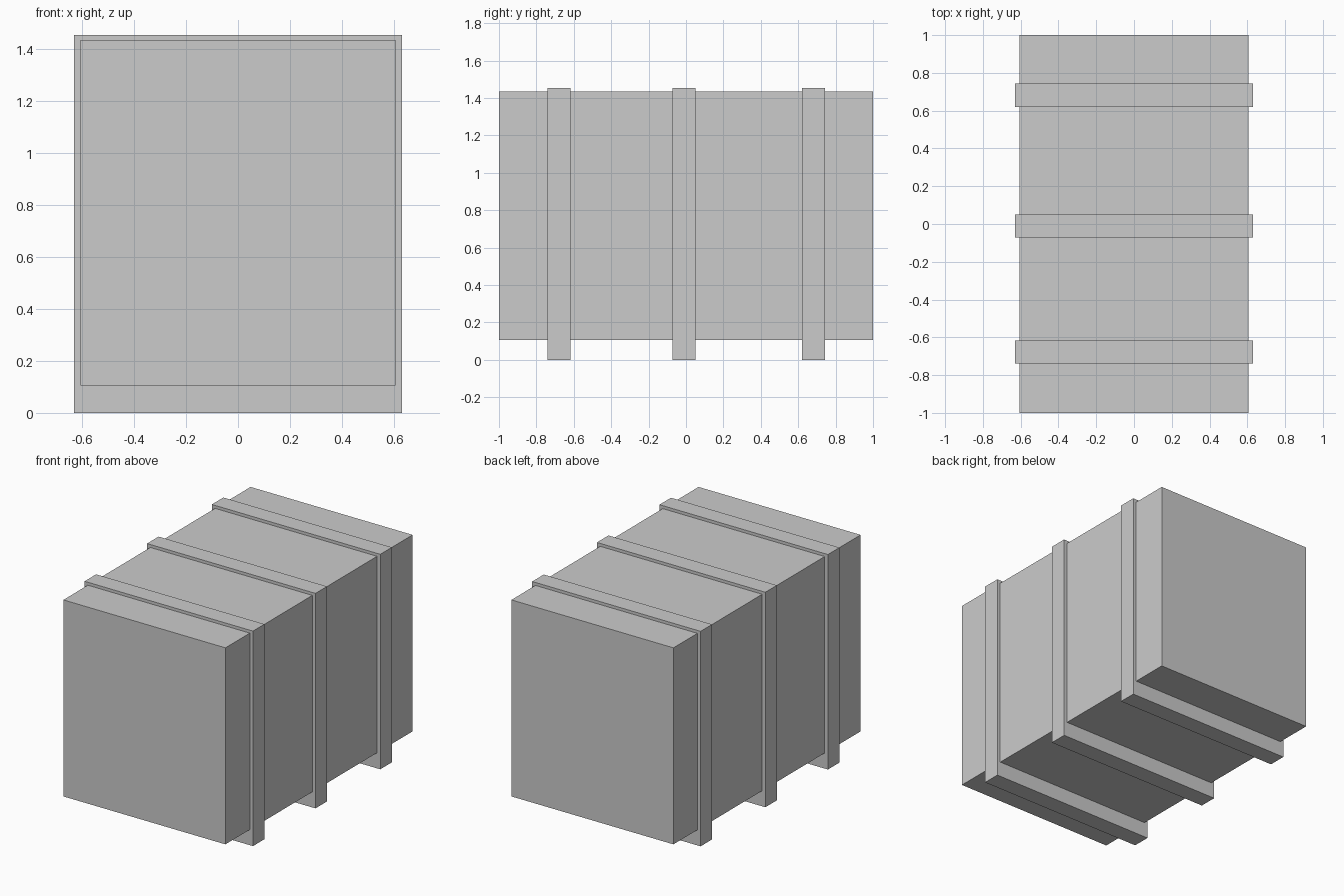
import bpy

if "Cube" in bpy.data.objects:
    bpy.data.objects.remove(bpy.data.objects["Cube"])


def box(name, x, y, z):
    """Axis-aligned box from (min, max) ranges."""
    bpy.ops.mesh.primitive_cube_add(size=1, location=[(a + b) / 2 for a, b in (x, y, z)])
    ob = bpy.context.object
    ob.name = name
    ob.scale = [b - a for a, b in (x, y, z)]
    bpy.ops.object.transform_apply(location=False, rotation=False, scale=True)
    return ob


# Crate body, raised off the ground by the straps
box("crate_body", (-0.606, 0.606), (-1, 1), (0.105, 1.434))

# Three straps wrapping the body and forming the feet
for name, y in (("front_strap", -0.678), ("middle_strap", -0.01), ("back_strap", 0.682)):
    box(name, (-0.63, 0.63), (y - 0.0615, y + 0.0615), (0, 1.454))
